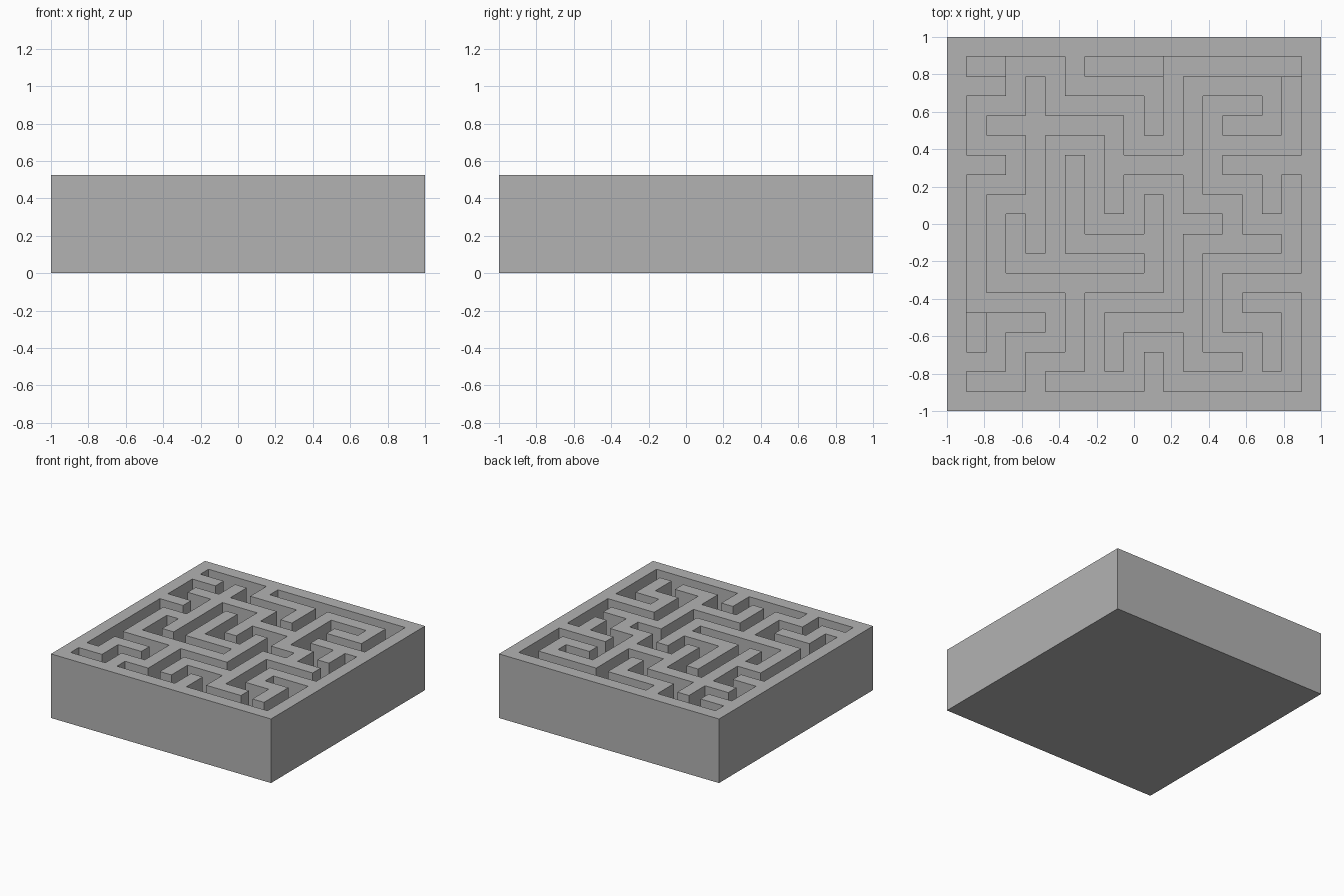
import bpy
import bmesh

# Floor plan seen from above, back row first:
# '#' wall, '.' side passage, 'o' main route
PLAN = [
    "###################",
    "#..ooo#....ooooooo#",
    "###o#o#####o#####.#",
    "#ooo#ooooo#o#...#.#",
    "#o#######o#o#.###.#",
    "#ooo#...#ooo#.....#",
    "###o#.#.#####.#####",
    "#ooo#.#.#...#...#.#",
    "#o###.#.#.#.###.#.#",
    "#o#.#.#...#...#...#",
    "#o#.#.#####.#####.#",
    "#o#.......#.#.....#",
    "#o#########.#.#####",
    "#ooooo#.....#.#...#",
    "#.###o#.#####.###.#",
    "#.#ooo#.#...#...#.#",
    "###o###.#.#.###.#.#",
    "#ooo#.....#.......#",
    "###################",
]
COUNT = len(PLAN)
CELL = 2 / COUNT
HEIGHT = 5 * CELL

cube = bpy.data.objects.get("Cube")
if cube:
    bpy.data.objects.remove(cube, do_unlink=True)


def symbol_at(point):
    """Plan symbol of the cell under a point."""
    column = int((point.x + 1) / CELL)
    row = int((1 - point.y) / CELL)
    return PLAN[row][column]


def sink(bm, symbols, depth):
    """Push the level faces of the given plan symbols straight down."""
    bm.normal_update()
    faces = [f for f in bm.faces
             if abs(f.normal.z) > 0.5
             and symbol_at(f.calc_center_median()) in symbols]
    result = bmesh.ops.extrude_face_region(bm, geom=faces)
    moved = [g for g in result["geom"] if isinstance(g, bmesh.types.BMVert)]
    bmesh.ops.translate(bm, verts=moved, vec=(0, 0, -depth))
    leftover = [f for f in faces if f.is_valid]
    if leftover:
        bmesh.ops.delete(bm, geom=leftover, context="FACES")


# Top surface, one face per cell
bm = bmesh.new()
bmesh.ops.create_grid(bm, x_segments=COUNT, y_segments=COUNT, size=1)
bmesh.ops.translate(bm, verts=bm.verts[:], vec=(0, 0, HEIGHT))

# Passages, with the main route one step deeper
sink(bm, ".o", 3 * CELL)
sink(bm, "o", CELL)

# Outer sides and underside
rim = [e for e in bm.edges if e.is_boundary]
result = bmesh.ops.extrude_edge_only(bm, edges=rim)
for item in result["geom"]:
    if isinstance(item, bmesh.types.BMVert):
        item.co.z = 0
base_edges = [e for e in bm.edges if e.is_boundary]
bmesh.ops.holes_fill(bm, edges=base_edges, sides=0)
bmesh.ops.recalc_face_normals(bm, faces=bm.faces[:])

mesh = bpy.data.meshes.new("maze_block")
bm.to_mesh(mesh)
bm.free()

# Plain grey material
grey = bpy.data.materials.new("grey")
grey.use_nodes = True
colour = (0.45, 0.45, 0.45, 1)
grey.diffuse_color = colour
grey.node_tree.nodes["Principled BSDF"].inputs["Base Color"].default_value = colour
mesh.materials.append(grey)

maze = bpy.data.objects.new("maze_block", mesh)
bpy.context.collection.objects.link(maze)
